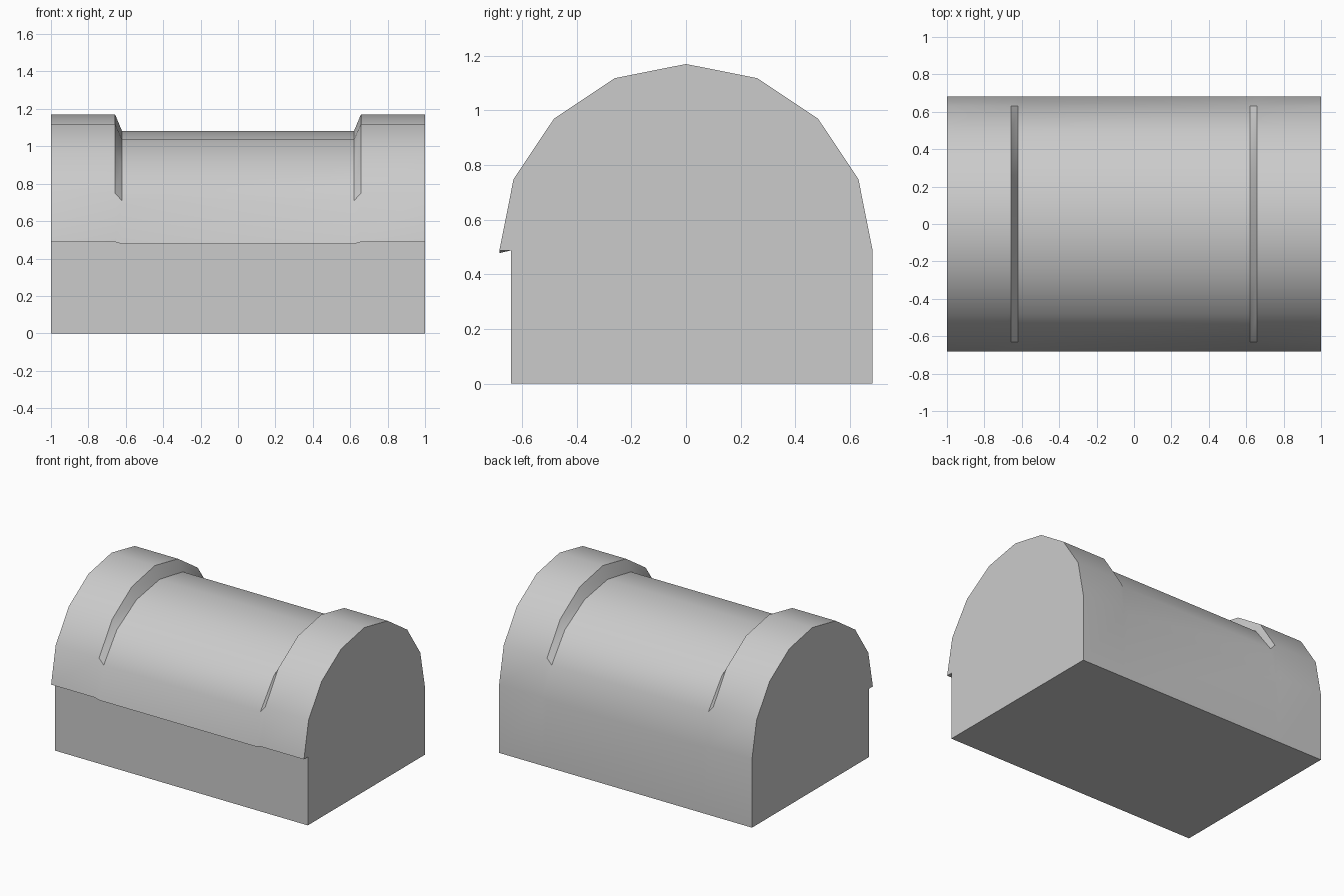
import bpy, bmesh, math

if "Cube" in bpy.data.objects:
    bpy.data.objects.remove(bpy.data.objects["Cube"])

R = 0.683       # lid half depth
FRONT = -0.64   # recessed front wall
SEGS = 8        # sides of the lid arch


def section(spring, rise):
    """Closed y,z outline: arched lid, straight back, recessed front under a lip."""
    arch = [(-R * math.cos(math.pi * i / SEGS), spring + rise * math.sin(math.pi * i / SEGS))
            for i in range(SEGS + 1)]
    return arch + [(R, 0), (FRONT, 0), (FRONT, 0.488)]


# Tall raised bands at the ends, lower lid between them, short slopes joining
tall, low = (0.488, 0.682), (0.478, 0.603)
stations = [(-1, tall), (-0.657, tall), (-0.62, low),
            (0.62, low), (0.657, tall), (1, tall)]

bm = bmesh.new()
rings = [[bm.verts.new((x, y, z)) for y, z in section(*s)] for x, s in stations]
for a, b in zip(rings, rings[1:]):
    n = len(a)
    for i in range(n):
        j = (i + 1) % n
        bm.faces.new((a[i], a[j], b[j], b[i]))
# Flat end walls
bm.faces.new(rings[0])
bm.faces.new(rings[-1])
bmesh.ops.recalc_face_normals(bm, faces=bm.faces)

mesh = bpy.data.meshes.new("chest")
bm.to_mesh(mesh)
bm.free()
chest = bpy.data.objects.new("chest", mesh)
bpy.context.collection.objects.link(chest)

# Smooth arch and back, sharp rims
bpy.context.view_layer.objects.active = chest
chest.select_set(True)
bpy.ops.object.shade_smooth_by_angle(angle=math.radians(30))
